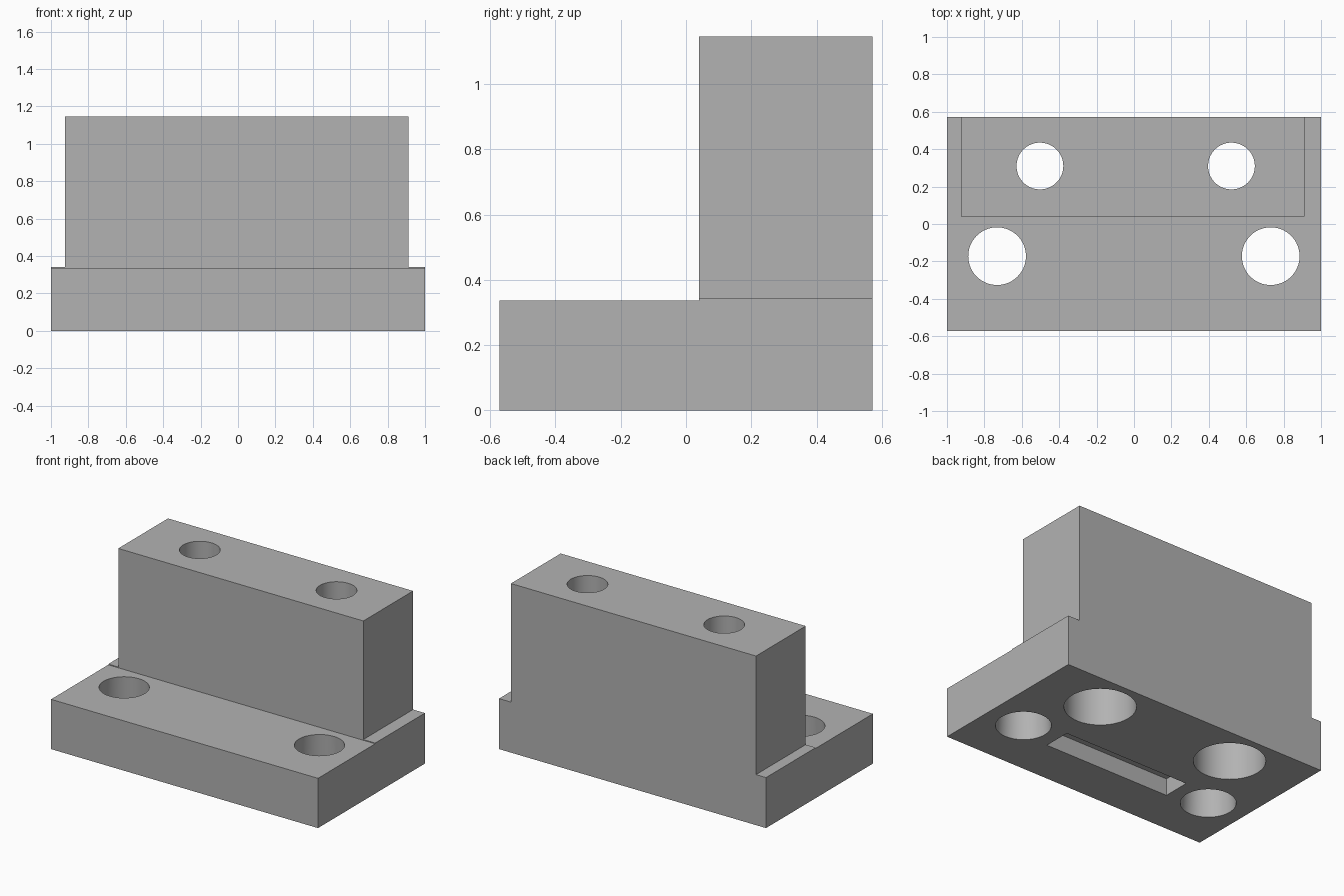
import bpy
import bmesh
from mathutils import Matrix

default = bpy.data.objects.get("Cube")
if default:
    bpy.data.objects.remove(default, do_unlink=True)

grey = bpy.data.materials.new("plain_grey")
grey.use_nodes = True
colour = (0.448, 0.448, 0.448, 1.0)
grey.diffuse_color = colour
grey.node_tree.nodes["Principled BSDF"].inputs["Base Color"].default_value = colour


def add_object(name, bm):
    mesh = bpy.data.meshes.new(name)
    bm.to_mesh(mesh)
    bm.free()
    mesh.materials.append(grey)
    obj = bpy.data.objects.new(name, mesh)
    bpy.context.scene.collection.objects.link(obj)
    return obj


def box(name, x0, x1, y0, y1, z0, z1):
    bm = bmesh.new()
    bmesh.ops.create_cube(bm, size=1)
    bmesh.ops.scale(bm, vec=(x1 - x0, y1 - y0, z1 - z0), verts=bm.verts)
    bmesh.ops.translate(bm, vec=((x0 + x1) / 2, (y0 + y1) / 2, (z0 + z1) / 2), verts=bm.verts)
    return add_object(name, bm)


def bore(name, x, y, z0, z1, r0, r1):
    bm = bmesh.new()
    bmesh.ops.create_cone(bm, cap_ends=True, segments=64, radius1=r0, radius2=r1,
                          depth=z1 - z0, matrix=Matrix.Translation((x, y, (z0 + z1) / 2)))
    return add_object(name, bm)


def boolean(target, tool, operation):
    mod = target.modifiers.new(tool.name, 'BOOLEAN')
    mod.operation = operation
    mod.solver = 'EXACT'
    mod.object = tool
    bpy.context.view_layer.objects.active = target
    bpy.ops.object.modifier_apply(modifier=mod.name)
    bpy.data.objects.remove(tool, do_unlink=True)


FRONT, STEP, BACK = -0.572, 0.04, 0.572

# Stepped body extruded along x: low front shelf and slightly higher rear ledge
profile = [(FRONT, 0), (BACK, 0), (BACK, 0.342), (STEP, 0.342), (STEP, 0.337), (FRONT, 0.337)]
bm = bmesh.new()
face = bm.faces.new([bm.verts.new((-1, y, z)) for y, z in profile])
ext = bmesh.ops.extrude_face_region(bm, geom=[face])
bmesh.ops.translate(bm, vec=(2, 0, 0),
                    verts=[v for v in ext["geom"] if isinstance(v, bmesh.types.BMVert)])
bmesh.ops.recalc_face_normals(bm, faces=bm.faces)
body = add_object("mounting_block", bm)

# Upright block flush with the back
boolean(body, box("upright", -0.925, 0.911, STEP, BACK, 0.2, 1.145), 'UNION')

# Bolt holes through the upright, opened wider from below
for x in (-0.503, 0.521):
    boolean(body, bore("bolt_hole", x, 0.31, -0.1, 1.3, 0.125, 0.125), 'DIFFERENCE')
    boolean(body, bore("counterbore", x, 0.302, -0.1, 0.342, 0.22, 0.22), 'DIFFERENCE')

# Slightly tapered holes in the front shelf
for x in (-0.732, 0.731):
    boolean(body, bore("shelf_hole", x, -0.172, -0.05, 0.387, 0.172, 0.152), 'DIFFERENCE')

# Shallow slot in the underside
boolean(body, box("slot", -0.476, 0.469, -0.262, -0.075, -0.1, 0.115), 'DIFFERENCE')

# Smooth bores with sharp rims
bpy.ops.object.select_all(action='DESELECT')
body.select_set(True)
bpy.context.view_layer.objects.active = body
bpy.ops.object.shade_smooth_by_angle(angle=0.5)
